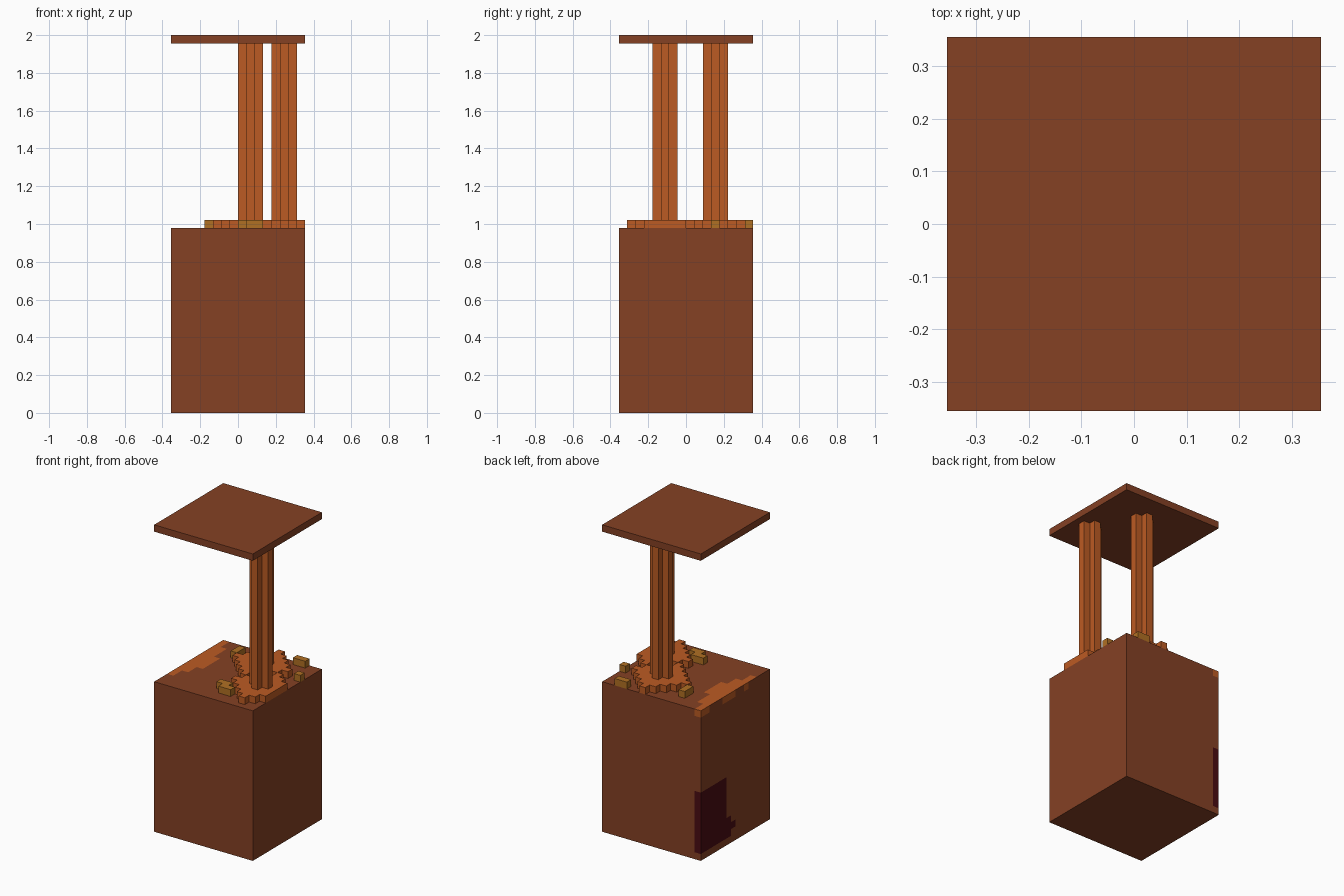
import bpy, bmesh
from mathutils import Vector

V = 2 / 45          # block size
HALF = 8 * V        # half of the sixteen block footprint

if "Cube" in bpy.data.objects:
    bpy.data.objects.remove(bpy.data.objects["Cube"], do_unlink=True)


def material(name, *rgb):
    lin = [((c / 255 + 0.055) / 1.055) ** 2.4 for c in rgb] + [1]
    m = bpy.data.materials.new(name)
    m.use_nodes = True
    m.diffuse_color = lin
    m.node_tree.nodes["Principled BSDF"].inputs["Base Color"].default_value = lin
    return m


brown = material("brown", 133, 65, 36)
orange = material("orange", 188, 91, 35)
gold = material("gold", 176, 112, 35)
maroon = material("dark_maroon", 74, 12, 18)


def finish(name, bm, *mats):
    bmesh.ops.recalc_face_normals(bm, faces=bm.faces)
    mesh = bpy.data.meshes.new(name)
    bm.to_mesh(mesh)
    bm.free()
    for m in mats:
        mesh.materials.append(m)
    obj = bpy.data.objects.new(name, mesh)
    bpy.context.collection.objects.link(obj)


def slab(name, cells, low, high, mat):
    """Extrude a set of grid cells between two block levels."""
    bm = bmesh.new()
    for x, y in cells:
        corners = ((x, y), (x + 1, y), (x + 1, y + 1), (x, y + 1))
        bm.faces.new([bm.verts.new((a * V - HALF, b * V - HALF, low * V)) for a, b in corners])
    bmesh.ops.remove_doubles(bm, verts=bm.verts, dist=V / 100)
    new = bmesh.ops.extrude_face_region(bm, geom=bm.faces[:], use_keep_orig=True)
    up = [g for g in new["geom"] if isinstance(g, bmesh.types.BMVert)]
    bmesh.ops.translate(bm, verts=up, vec=(0, 0, (high - low) * V))
    bmesh.ops.dissolve_limit(bm, angle_limit=0.01, verts=bm.verts, edges=bm.edges)
    finish(name, bm, mat)


def diamond(cx, cy, r):
    """Cells in a stepped diamond, kept on the footprint."""
    return {(x, y) for x in range(16) for y in range(16) if abs(x - cx) + abs(y - cy) <= r}


# Large base block, cut on the block grid so stains can be coloured
bm = bmesh.new()
bmesh.ops.create_cube(bm, size=1)
for v in bm.verts:
    v.co = (v.co.x * 16 * V, v.co.y * 16 * V, (v.co.z + 0.5) * 22 * V)
for axis, count, start in ((0, 16, -HALF), (1, 16, -HALF), (2, 22, 0)):
    for i in range(1, count):
        point, normal = Vector(), Vector()
        point[axis], normal[axis] = start + i * V, 1
        bmesh.ops.bisect_plane(bm, geom=bm.verts[:] + bm.edges[:] + bm.faces[:],
                               plane_co=point, plane_no=normal)

TOP_STAIN = (1, 1, 2, 2, 2, 3, 3, 3, 3, 2, 2, 1, 1)   # depth, from the back
DRIPS = {0, 1, 5, 6, 7, 10}


def stain(c, n):
    i = int((c.x + HALF) / V + 0.01)          # blocks from the -x side
    j = int((HALF - c.y) / V + 0.01)          # blocks from the back
    k = int(c.z / V + 0.01)
    if n.z > 0.5:
        return 1 if j < len(TOP_STAIN) and i < TOP_STAIN[j] else 0
    side, back = n.x < -0.5, n.y > 0.5 and i == 0
    if k == 21 and (back or side and j in DRIPS):
        return 1
    if 1 <= k <= 9 and (back or side and j < {1: 7, 2: 8, 3: 7}.get(k, 6)):
        return 2
    return 0


bm.normal_update()
for f in bm.faces:
    f.material_index = stain(f.calc_center_median(), f.normal)
bmesh.ops.dissolve_limit(bm, angle_limit=0.01, verts=bm.verts, edges=bm.edges,
                         delimit={'MATERIAL'})
finish("base_block", bm, brown, orange, maroon)

# Square canopy on top
slab("top_plate", {(x, y) for x in range(16) for y in range(16)}, 44, 45, brown)

# Two plus-shaped posts standing in stepped puddles
posts = {"back": (9, 11), "front": (13, 5)}
for side, (x, y) in posts.items():
    slab(side + "_post", diamond(x, y, 1), 22, 44, orange)
slab("puddle", diamond(*posts["back"], 4) | diamond(*posts["front"], 4), 22, 23, orange)

# Loose golden crumbs around the puddle
crumbs = {
    "back_crumb": {(12, 15), (13, 15)},
    "left_crumb": {(15, 11)},
    "right_crumb": {(4, 12), (4, 13)},
    "front_crumb": {(8, 3), (9, 3), (9, 2), (10, 2)},
}
for name, cells in crumbs.items():
    slab(name, cells, 22, 23, gold)
